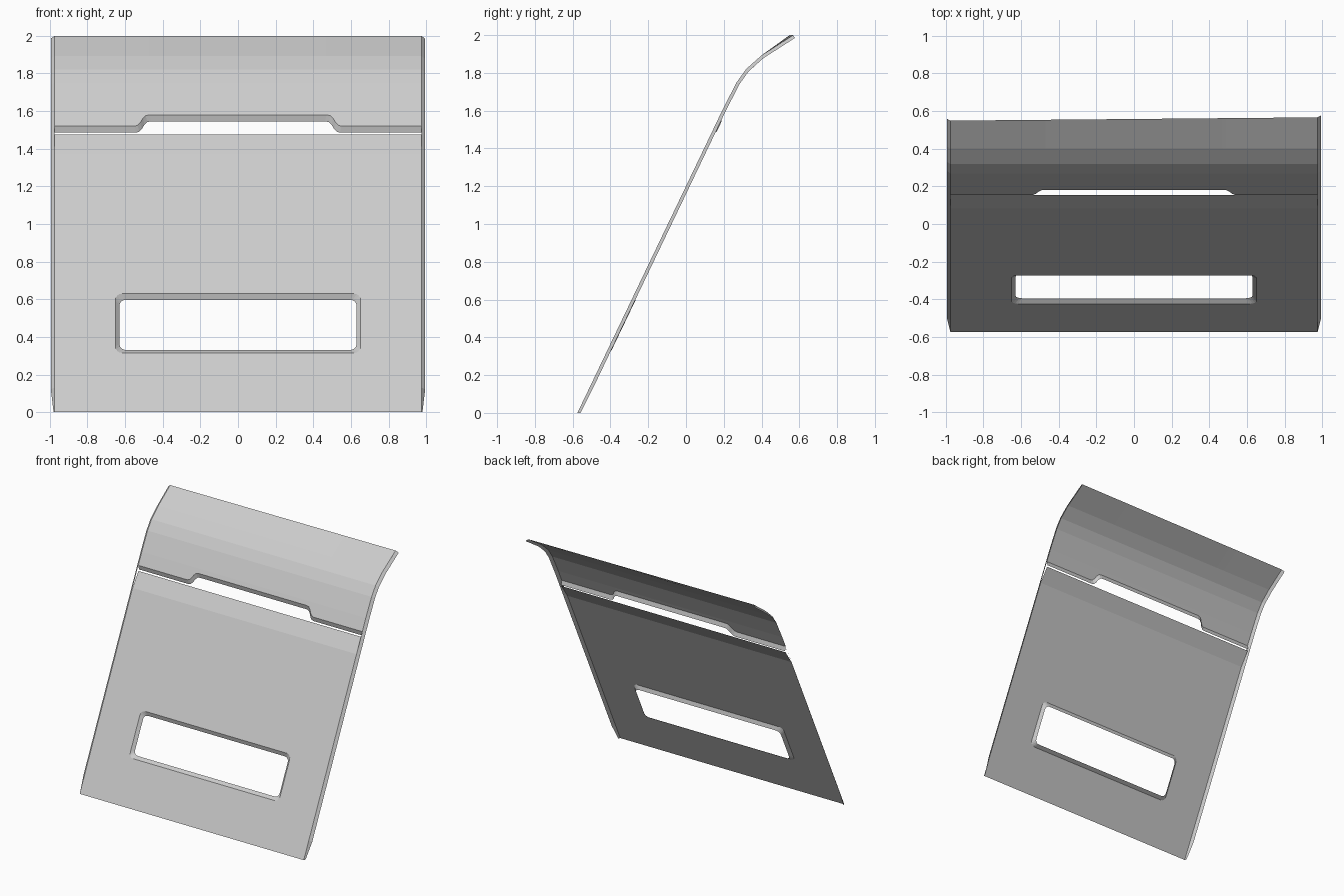
import bpy, bmesh, math

if "Cube" in bpy.data.objects:
    bpy.data.objects.remove(bpy.data.objects["Cube"])

T = (0.432, 0.902)      # direction up the sloped sheet (y, z)
N = (0.902, -0.432)     # direction behind the sheet
EDGE = 0.975


def on_sheet(x, z, inset=0.0, depth=0.0):
    y = -0.575 + 0.479 * z
    return (x, y + T[0] * inset + N[0] * depth, z + T[1] * inset + N[1] * depth)


def make(name, faces):
    bm = bmesh.new()
    for f in faces:
        bm.faces.new([bm.verts.new(p) for p in f])
    bmesh.ops.remove_doubles(bm, verts=bm.verts, dist=0.0004)
    me = bpy.data.meshes.new(name)
    bm.to_mesh(me)
    bm.free()
    ob = bpy.data.objects.new(name, me)
    bpy.context.collection.objects.link(ob)
    return ob


def strip(a, b):
    return [(a[i], a[i + 1], b[i + 1], b[i]) for i in range(len(a) - 1)]


def half_window(w, z0, z1, r):
    # right half of a rounded rectangle, bottom centre to top centre
    pts = [(0, z0)]
    for cz, start in ((z0 + r, -90), (z1 - r, 0)):
        for k in range(5):
            a = math.radians(start + 22.5 * k)
            pts.append((w - r + r * math.cos(a), cz + r * math.sin(a)))
    return pts + [(0, z1)]


# lower panel with a window, split into two C-shaped halves, and its lip
outer = half_window(0.652, 0.315, 0.63, 0.035)
zm = (0.315 + 0.63) / 2
panel, lip = [], []
for s in (1, -1):
    rim = [on_sheet(s * x, z) for x, z in outer]
    inner = [on_sheet(s * x * 0.966, zm + (z - zm) * 0.848, 0, 0.02) for x, z in outer]
    ring = [on_sheet(0, 0), on_sheet(s * EDGE, 0), on_sheet(s * EDGE, 1.37), on_sheet(0, 1.37)]
    panel.append((ring + rim[::-1])[::s])
    lip += [f[::s] for f in strip(inner, rim)]
    # top band bent slightly backwards
    panel.append([on_sheet(0, 1.37), on_sheet(s * EDGE, 1.37),
                  (s * EDGE, 0.155, 1.475), (0, 0.155, 1.475)][::s])
make("lower_panel", panel)
make("window_lip", lip)

# upper panel: notched lower edge, curling back to a slightly skewed top
half = [(0.47, 1.58), (0.49, 1.576), (0.505, 1.562), (0.52, 1.538), (0.533, 1.525),
        (0.55, 1.52), (EDGE, 1.52)]
edge = [(-x, z) for x, z in reversed(half)] + half
curve = [(0.196, 1.61), (0.268, 1.75), (0.318, 1.82), (0.40, 1.893)]
rows = [[on_sheet(x, z) for x, z in edge]]
rows += [[(x, y, z) for x, _ in edge] for y, z in curve]
rows.append([(x, 0.558 + 0.009 * x, 2.0) for x, _ in edge])
upper = []
for a, b in zip(rows, rows[1:]):
    upper += strip(a, b)
make("upper_panel", upper)
folded = [on_sheet(x * (1 if abs(x) > 0.6 else 0.985), z, -0.028, 0.022) for x, z in edge]
make("notch_lip", strip(folded, rows[0]))

# narrow folded side edges running the full height
path = [on_sheet(0, z)[1:] for z in (0, 0.13, 1.37, 1.52)] + curve
for name, s in (("right_side_fold", 1), ("left_side_fold", -1)):
    prof = path + [(0.558 + 0.009 * s, 2.0)]
    front, back = [], []
    for i, (y, z) in enumerate(prof):
        a, b = prof[max(i - 1, 0)], prof[min(i + 1, len(prof) - 1)]
        dy, dz = b[0] - a[0], b[1] - a[1]
        n = 0.018 / math.hypot(dy, dz)
        front.append((s * EDGE, y, z))
        back.append((s * (0.995 if i else 0.98), y + dz * n, max(0, z - dy * n)))
    make(name, [f[::-s] for f in strip(front, back)])
